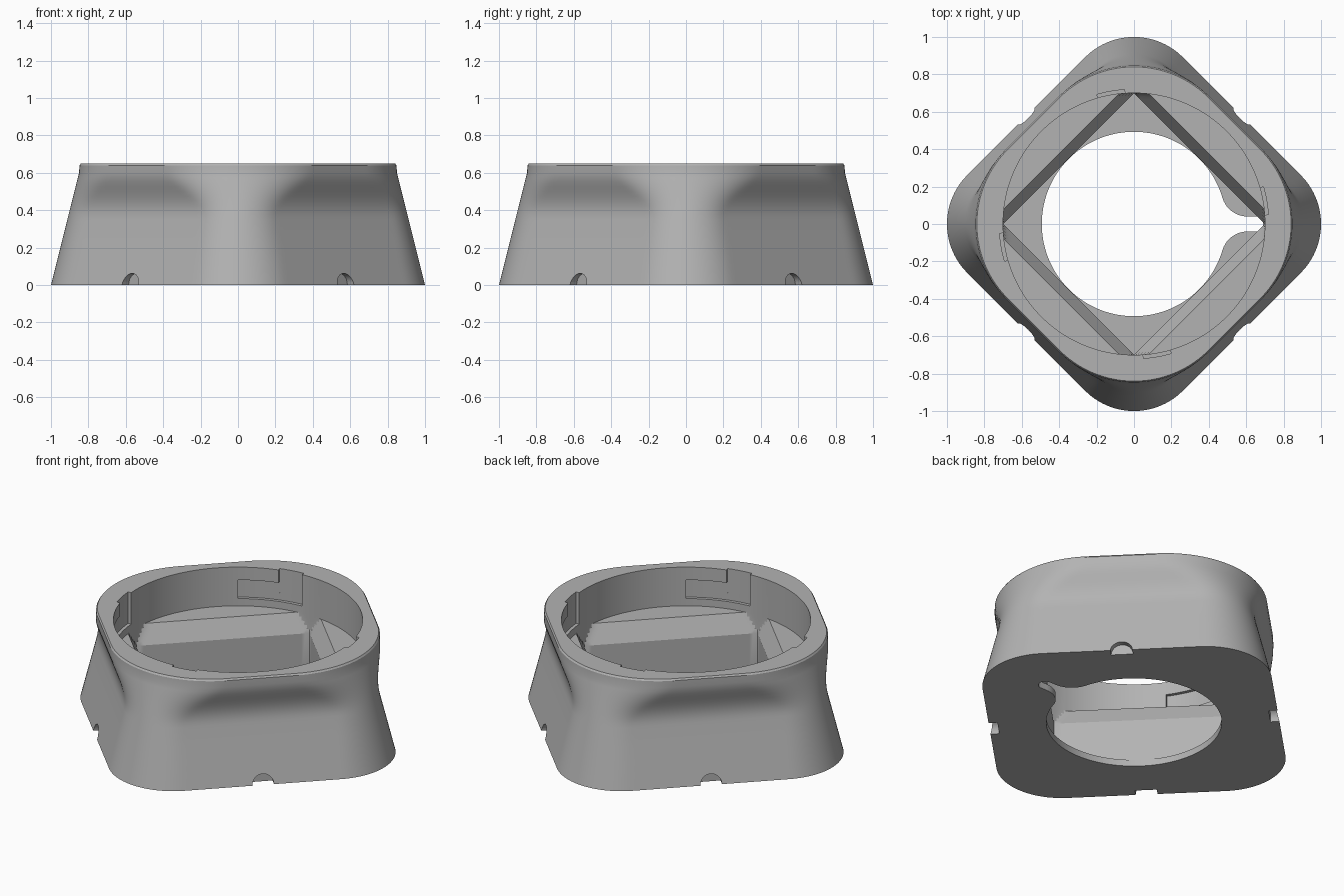
import bpy
import bmesh
from math import sin, cos, pi, sqrt, atan2, radians, degrees

if "Cube" in bpy.data.objects:
    bpy.data.objects.remove(bpy.data.objects["Cube"])

grey = bpy.data.materials.new("plain_grey")
grey.use_nodes = True
GREY = (0.45, 0.45, 0.45, 1)
grey.diffuse_color = GREY
grey.node_tree.nodes["Principled BSDF"].inputs["Base Color"].default_value = GREY

STEPS = 256
RIM = 0.7        # radius of the round socket
HOLE = 0.493     # radius of the floor opening
HEIGHT = 0.65


def from_corner(t):
    """Signed angle from the nearest axis, where the corners lie."""
    return (t + pi / 4) % (pi / 2) - pi / 4


def rounded_square(corner, side):
    """Polar radius of a square with round corners on the axes."""
    centre = (corner - side) / (1 - sqrt(0.5))
    r = corner - centre
    tangent = atan2(r * sqrt(0.5), centre + r * sqrt(0.5))

    def radius(t):
        a = abs(from_corner(t))
        if a < tangent:
            return centre * cos(a) + sqrt(r * r - (centre * sin(a)) ** 2)
        return side / cos(pi / 4 - a)
    return radius


def clipped_square(side):
    return lambda t: min(RIM, side / cos(pi / 4 - abs(from_corner(t))))


def circle(r):
    return lambda t: r


def make_object(name, bm):
    bmesh.ops.recalc_face_normals(bm, faces=bm.faces)
    mesh = bpy.data.meshes.new(name)
    bm.to_mesh(mesh)
    bm.free()
    mesh.materials.append(grey)
    obj = bpy.data.objects.new(name, mesh)
    bpy.context.collection.objects.link(obj)
    return obj


def prism(name, points, low, high):
    """Extrude a flat outline straight up."""
    bm = bmesh.new()
    face = bm.faces.new([bm.verts.new((x, y, low)) for x, y in points])
    top = bmesh.ops.extrude_face_region(bm, geom=[face])["geom"]
    verts = [v for v in top if isinstance(v, bmesh.types.BMVert)]
    bmesh.ops.translate(bm, vec=(0, 0, high - low), verts=verts)
    return make_object(name, bm)


def arc(r, start, end, n, cx=0, cy=0):
    angles = [radians(start + (end - start) * i / n) for i in range(n + 1)]
    return [(cx + r * cos(a), cy + r * sin(a)) for a in angles]


# Body: outer wall up, over the rim, down the socket and through the floor
sections = []
levels = [0, 0.12, 0.24, 0.35] + [0.35 + 0.025 * i for i in range(1, 11)]
for z in levels:
    corner = 1 - 0.25 * z
    side = 0.815 - 0.25 * z
    if z > 0.35:                       # sides flare out to clear the socket
        u = (z - 0.35) / 0.25
        s = u * u * (3 - 2 * u)
        side = side * (1 - s) + 0.766 * s
    sections.append((z, rounded_square(corner, side)))
sections += [(0.64, rounded_square(0.847, 0.766)),
             (HEIGHT, rounded_square(0.84, 0.759)),
             (HEIGHT, circle(RIM)), (0.41, circle(RIM))]
for i in range(6):                     # sloped lead-in of the square pocket
    sections.append((0.41 - 0.022 * i, clipped_square(0.55 - 0.011 * i)))
sections += [(0.04, clipped_square(0.495)),
             (0.04, circle(HOLE)), (0, circle(HOLE))]

bm = bmesh.new()
rings = []
for z, radius in sections:
    ring = []
    for i in range(STEPS):
        t = 2 * pi * i / STEPS
        ring.append(bm.verts.new((radius(t) * cos(t), radius(t) * sin(t), z)))
    rings.append(ring)
for a, b in zip(rings, rings[1:] + rings[:1]):
    for i in range(STEPS):
        j = (i + 1) % STEPS
        bm.faces.new((a[i], a[j], b[j], b[i]))
bmesh.ops.remove_doubles(bm, verts=bm.verts, dist=0.0001)
body = make_object("mounting_base", bm)

cutters = []

# L-shaped twist-lock grooves in the socket wall
for k in range(4):
    a = 90 * k
    for start, end, low, high in ((4, 16, 0.5, 0.75), (4, 35, 0.455, 0.57)):
        outline = arc(0.72, a + start, a + end, 14) + arc(0.67, a + end, a + start, 14)
        cutters.append(prism("groove_cutter", outline, low, high))

# Half-round drain notches at the foot of each side
for k in range(4):
    notch = prism("notch_cutter", arc(0.062, 0, 345, 23), 0.765, 0.9)
    notch.rotation_euler = (pi / 2, 0, pi / 4 + k * pi / 2)
    cutters.append(notch)

# Cable slot in the floor with flared mouth
HALF, FILLET = 0.04, 0.14
cy = HALF + FILLET
cx = sqrt((HOLE + FILLET) ** 2 - cy ** 2)
lean = degrees(atan2(cy, cx))
upper = arc(FILLET, 180 + lean, 270, 10, cx, cy)
lower = [(x, -y) for x, y in reversed(upper)]
outline = upper + arc(HALF, 90, -90, 12, 0.65, 0) + lower
outline += [(0.4, lower[-1][1]), (0.4, upper[0][1])]
cutters.append(prism("slot_cutter", outline, -0.05, 0.06))

bpy.context.view_layer.objects.active = body
for cutter in cutters:
    cutter.hide_render = True
    mod = body.modifiers.new("cut", 'BOOLEAN')
    mod.operation = 'DIFFERENCE'
    mod.solver = 'EXACT'
    mod.object = cutter
    bpy.ops.object.modifier_apply(modifier=mod.name)
    bpy.data.objects.remove(cutter)

bpy.ops.object.select_all(action='DESELECT')
body.select_set(True)
bpy.ops.object.shade_smooth_by_angle(angle=radians(25))
